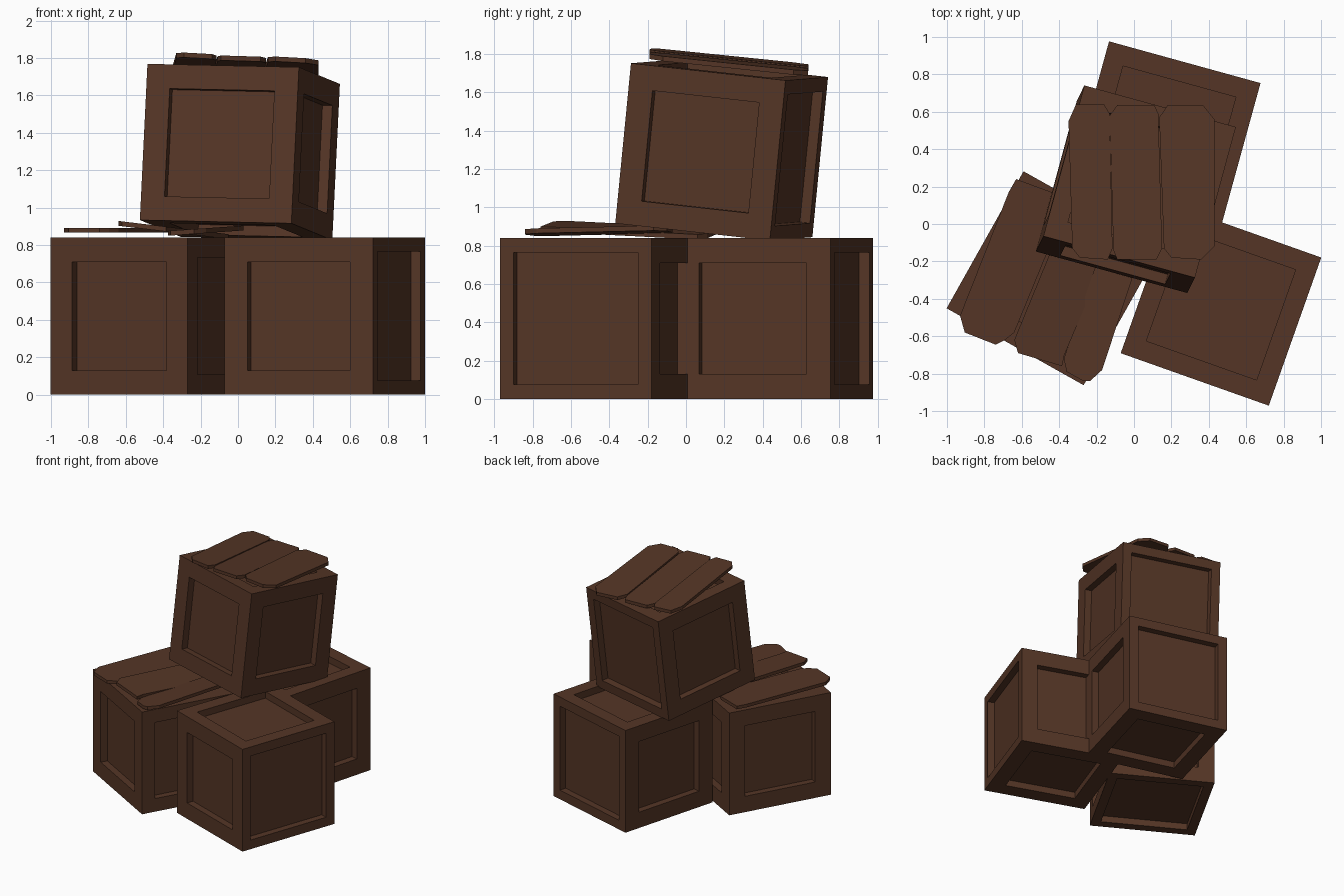
import bpy, bmesh, math
from mathutils import Vector, Matrix

if "Cube" in bpy.data.objects:
    bpy.data.objects.remove(bpy.data.objects["Cube"])

SIZE = 0.84
DEPTH = 0.055

wood = bpy.data.materials.new("dark_brown_wood")
wood.diffuse_color = (0.09, 0.036, 0.019, 1)
wood.use_nodes = True
wood.node_tree.nodes["Principled BSDF"].inputs["Base Color"].default_value = wood.diffuse_color


def finish(name, bm, matrix=None):
    me = bpy.data.meshes.new(name)
    bm.to_mesh(me)
    bm.free()
    me.materials.append(wood)
    ob = bpy.data.objects.new(name, me)
    if matrix is not None:
        ob.matrix_world = matrix
    bpy.context.scene.collection.objects.link(ob)


# Crate: cube with a sunken panel on every side
def crate(name, centre, x_axis, z_axis):
    x = Vector(x_axis).normalized()
    z = Vector(z_axis)
    z = (z - x * z.dot(x)).normalized()
    y = z.cross(x)
    rot = Matrix((x, y, z)).transposed().to_4x4()
    bm = bmesh.new()
    bmesh.ops.create_cube(bm, size=SIZE)
    bm.normal_update()
    for f in list(bm.faces):
        panel = 0.69 if f.normal.x > 0.9 else 0.625 if f.normal.z > 0.9 else 0.58
        bmesh.ops.inset_individual(bm, faces=[f], thickness=(SIZE - panel) / 2,
                                   use_even_offset=True)
        bmesh.ops.inset_individual(bm, faces=[f], thickness=0, depth=-DEPTH)
    finish(name, bm, Matrix.Translation(centre) @ rot)


def heading(deg):
    a = math.radians(deg)
    return (math.cos(a), math.sin(a), 0)


crate("crate_front_right", (0.465, -0.575 + 0.14, SIZE / 2), heading(-19.5), (0, 0, 1))
crate("crate_back", (0.16, 0.46, SIZE / 2), heading(74.6), (0, 0, 1))
# left crate lies on its side
crate("crate_left", (-0.43, -0.29, SIZE / 2), (0, 0, -1), heading(-29.3))
# top crate is tilted
crate("crate_top", (0.01, 0.186, 1.2975), (0.22, 0.81, -0.09), (0.04, 0.08, 0.83))


# Plank: outline seen from above, laid on the sloped plane z = z0 + sx*x + sy*y
def plank(name, outline, z0, sx, sy, thick=0.026):
    bm = bmesh.new()
    rings = []
    for dz in (0, thick):
        rings.append([bm.verts.new((x, y, z0 + sx * x + sy * y + dz)) for x, y in outline])
    low, high = rings
    bm.faces.new(low)
    bm.faces.new(high)
    n = len(outline)
    for i in range(n):
        j = (i + 1) % n
        bm.faces.new((low[i], low[j], high[j], high[i]))
    bmesh.ops.recalc_face_normals(bm, faces=bm.faces[:])
    finish(name, bm)


# Loose lid on the top crate
plank("lid_plank_left", [(-.35, .55), (-.31, .64), (-.16, .64), (-.13, .59),
                         (-.115, -.13), (-.14, -.19), (-.29, -.18), (-.33, -.13)],
      1.767, -0.06, -0.104)
plank("lid_plank_middle", [(-.13, .58), (-.09, .635), (.11, .635), (.13, .59),
                           (.15, -.13), (.12, -.19), (-.09, -.19), (-.11, -.14)],
      1.765, -0.03, -0.104)
plank("lid_plank_right", [(.135, .57), (.18, .635), (.37, .635), (.43, .56),
                          (.43, -.12), (.36, -.19), (.2, -.18), (.16, -.13)],
      1.775, -0.06, -0.104)

# Loose planks on the left crate
plank("loose_plank_left", [(-.93, -.49), (-.905, -.58), (-.74, -.645), (-.69, -.62),
                           (-.64, -.58), (-.36, .1), (-.44, .17), (-.63, .24), (-.67, .17)],
      0.866, 0, 0)
plank("loose_plank_middle", [(-.64, -.62), (-.62, -.69), (-.385, -.76), (-.372, -.70),
                             (-.05, .06), (-.1, .11), (-.28, .16), (-.34, .11)],
      0.826, -0.12, 0)
plank("loose_plank_right", [(-.375, -.72), (-.36, -.79), (-.27, -.84), (-.235, -.84),
                            (-.17, -.78), (.03, -.17), (.0, -.1), (-.12, -.07), (-.17, -.12)],
      0.876, 0.07, 0)
